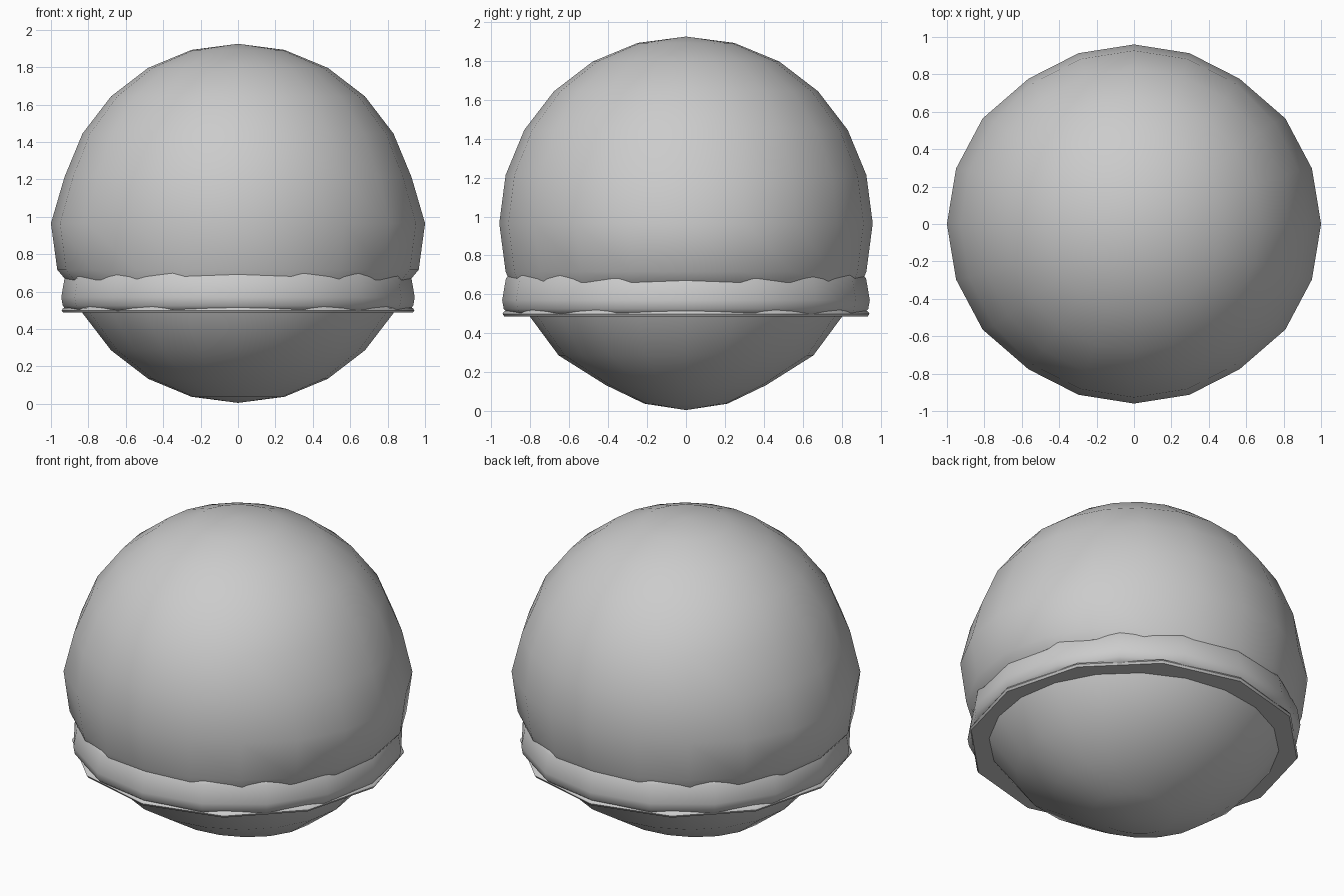
import bpy, bmesh, math

if "Cube" in bpy.data.objects:
    bpy.data.objects.remove(bpy.data.objects["Cube"])

CZ = 0.965  # sphere centre height


def finish(name, bm, angle):
    bmesh.ops.recalc_face_normals(bm, faces=bm.faces[:])
    me = bpy.data.meshes.new(name)
    bm.to_mesh(me)
    bm.free()
    ob = bpy.data.objects.new(name, me)
    bpy.context.collection.objects.link(ob)
    bpy.ops.object.select_all(action='DESELECT')
    ob.select_set(True)
    bpy.context.view_layer.objects.active = ob
    bpy.ops.object.shade_smooth_by_angle(angle=math.radians(angle))
    return ob


def lathe(name, rings, sides, closed=False, pole=None, bulge=None, angle=40):
    """Rings are (x radius, y radius, z); optional pole point on the first ring."""
    bm = bmesh.new()
    loops = []
    for i, (rx, ry, z) in enumerate(rings):
        loop = []
        for k in range(sides):
            a = 2 * math.pi * k / sides
            x = rx * math.cos(a)
            if bulge and abs(math.cos(a)) > 0.7:
                x *= bulge.get(i, 1.0)
            loop.append(bm.verts.new((x, ry * math.sin(a), z)))
        loops.append(loop)
    pairs = list(zip(loops, loops[1:]))
    if closed:
        pairs.append((loops[-1], loops[0]))
    for a, b in pairs:
        for k in range(sides):
            j = (k + 1) % sides
            bm.faces.new((a[k], a[j], b[j], b[k]))
    if pole is not None:
        p = bm.verts.new((0, 0, pole))
        for k in range(sides):
            bm.faces.new((p, loops[0][k], loops[0][(k + 1) % sides]))
    return finish(name, bm, angle)


# Inner ball: narrower front to back towards the bottom
bm = bmesh.new()
bmesh.ops.create_uvsphere(bm, u_segments=20, v_segments=12, radius=0.96)
for v in bm.verts:
    low = v.co.z < -0.1
    depth = 0.965
    if v.co.z < -0.8:
        depth = 0.86
    if not low:
        v.co.x *= 0.98
        v.co.z *= 0.985
    v.co.y *= depth
    v.co.z += CZ
finish("inner_ball", bm, 50)

# Outer shell: open dome with bulged sides and a rolled lower rim
rings = []
for i in range(1, 8):
    t = math.radians(15 * i)
    rings.append((0.96 * math.sin(t), 0.96 * math.sin(t), CZ + 0.96 * math.cos(t)))
rings += [(0.92, 0.905, 0.662), (0.87, 0.87, 0.67)]
lathe("outer_shell", rings, 20, pole=CZ + 0.96, bulge={5: 1.042, 6: 1.042}, angle=50)

# Collar band around the lower part
band = [(0.86, 0.73), (0.90, 0.715), (0.926, 0.68), (0.945, 0.57),
        (0.937, 0.525), (0.91, 0.495), (0.80, 0.495)]
lathe("collar_band", [(r, r, z) for r, z in band], 16, closed=True, angle=50)

# Thin twelve-sided lip under the band
lip = [(0.80, 0.52), (0.91, 0.523), (0.935, 0.512), (0.943, 0.50), (0.935, 0.487), (0.79, 0.487)]
lathe("collar_lip", [(r, r, z) for r, z in lip], 12, closed=True, angle=50)
